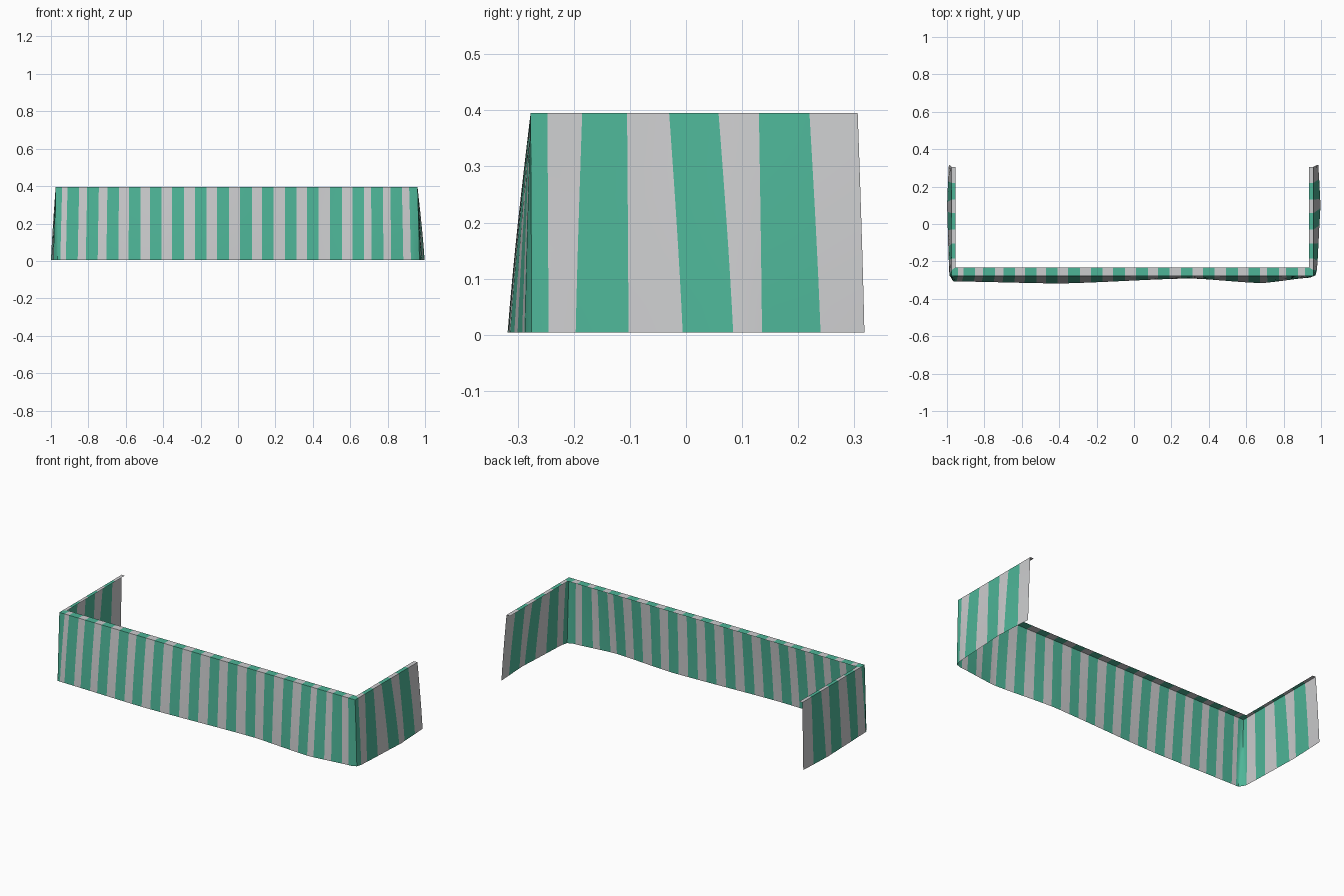
import bpy, bmesh, math

if "Cube" in bpy.data.objects:
    bpy.data.objects.remove(bpy.data.objects["Cube"])

def mat(name, c):
    m = bpy.data.materials.new(name)
    m.diffuse_color = (*c, 1)
    m.use_nodes = True
    m.node_tree.nodes["Principled BSDF"].inputs["Base Color"].default_value = m.diffuse_color
    return m

green = mat("green stripe", (0.075, 0.46, 0.31))
grey = mat("light grey stripe", (0.60, 0.605, 0.615))

# Plan keys: path distance s along the top edge, top xy, bottom xy
XL, XR, YF, YB, H = -0.975, 0.96, -0.277, 0.306, 0.395
LEG = YB - YF
W = XR - XL
END = 2 * LEG + W

bottom = [  # (s, x, y) of the loose hem
    (0, -0.99, 0.318), (0.2, -1.0, 0.1), (0.5, -0.99, -0.2), (LEG - 0.02, -0.987, -0.275),
    (LEG + 0.02, -0.965, -0.307), (LEG + 0.575, -0.4, -0.318), (LEG + 1.275, 0.3, -0.291),
    (LEG + 1.655, 0.68, -0.316), (LEG + W - 0.03, 0.94, -0.287), (LEG + W, 0.97, -0.275),
    (LEG + W + 0.03, 0.978, -0.245), (LEG + W + 0.36, 0.998, 0.1), (END, 0.985, 0.318)]

def hem(s):
    # smooth (Hermite) interpolation through the hem keys
    for i in range(len(bottom) - 1):
        a, b = bottom[i], bottom[i + 1]
        if s <= b[0] + 1e-9:
            t = (s - a[0]) / (b[0] - a[0])
            e = 0.5 * t + 0.5 * t * t * (3 - 2 * t)
            return a[1] + (b[1] - a[1]) * t, a[2] + (b[2] - a[2]) * e
    return bottom[-1][1:]

def top(s):
    if s <= LEG:
        return XL, YB - s
    if s <= LEG + W:
        return XL + s - LEG, YF
    return XR, YF + s - LEG - W

def lip(s):
    # inner edge of the folded top flange
    x, y = top(s)
    return min(max(x, XL + 0.02), XR - 0.024), max(y, YF + 0.045)

# Stripe boundaries along the path
leg_y = [0.22, 0.13, 0.058, -0.03, -0.105, -0.185, -0.247]
centres = [-0.88, -0.775, -0.667, -0.551, -0.439, -0.321, -0.2, -0.08, 0.043, 0.16,
           0.283, 0.4, 0.524, 0.642, 0.743, 0.845]
edges = [YB - y for y in leg_y] + [LEG + 0.035]
for c in centres:
    edges += [LEG + c - 0.031 - XL, LEG + c + 0.031 - XL]
edges += [LEG + W - 0.045] + [LEG + W + y - YF for y in reversed(leg_y)]

cols = sorted(set(round(v, 5) for v in edges + [0, LEG - 0.012, LEG, LEG + 0.012, LEG + W - 0.012,
              LEG + W, LEG + W + 0.012, END] + [k[0] for k in bottom]))

bm = bmesh.new()
ROWS = 8
grid = []
for s in cols:
    (tx, ty), (bx, by), (lx, ly) = top(s), hem(s), lip(s)
    col = [bm.verts.new((lx, ly, H))]
    for r in range(ROWS + 1):
        f = r / ROWS
        g = 0.75 * f + 0.25 * math.sin(f * math.pi / 2)
        col.append(bm.verts.new((tx + (bx - tx) * g, ty + (by - ty) * g, H + (0.004 - H) * f)))
    grid.append(col)
for i in range(len(cols) - 1):
    mid = (cols[i] + cols[i + 1]) / 2
    idx = sum(e < mid for e in edges) % 2        # 0 grey, 1 green
    a, b = grid[i], grid[i + 1]
    for r in range(ROWS + 1):
        f = bm.faces.new((a[r], a[r + 1], b[r + 1], b[r]))
        f.material_index = idx
bmesh.ops.remove_doubles(bm, verts=bm.verts, dist=1e-5)
bmesh.ops.dissolve_degenerate(bm, dist=1e-6, edges=bm.edges)

me = bpy.data.meshes.new("striped_skirt")
bm.to_mesh(me)
bm.free()
me.materials.append(grey)
me.materials.append(green)
skirt = bpy.data.objects.new("striped_skirt", me)
bpy.context.collection.objects.link(skirt)
bpy.context.view_layer.objects.active = skirt
skirt.select_set(True)
bpy.ops.object.shade_smooth_by_angle(angle=math.radians(40))
